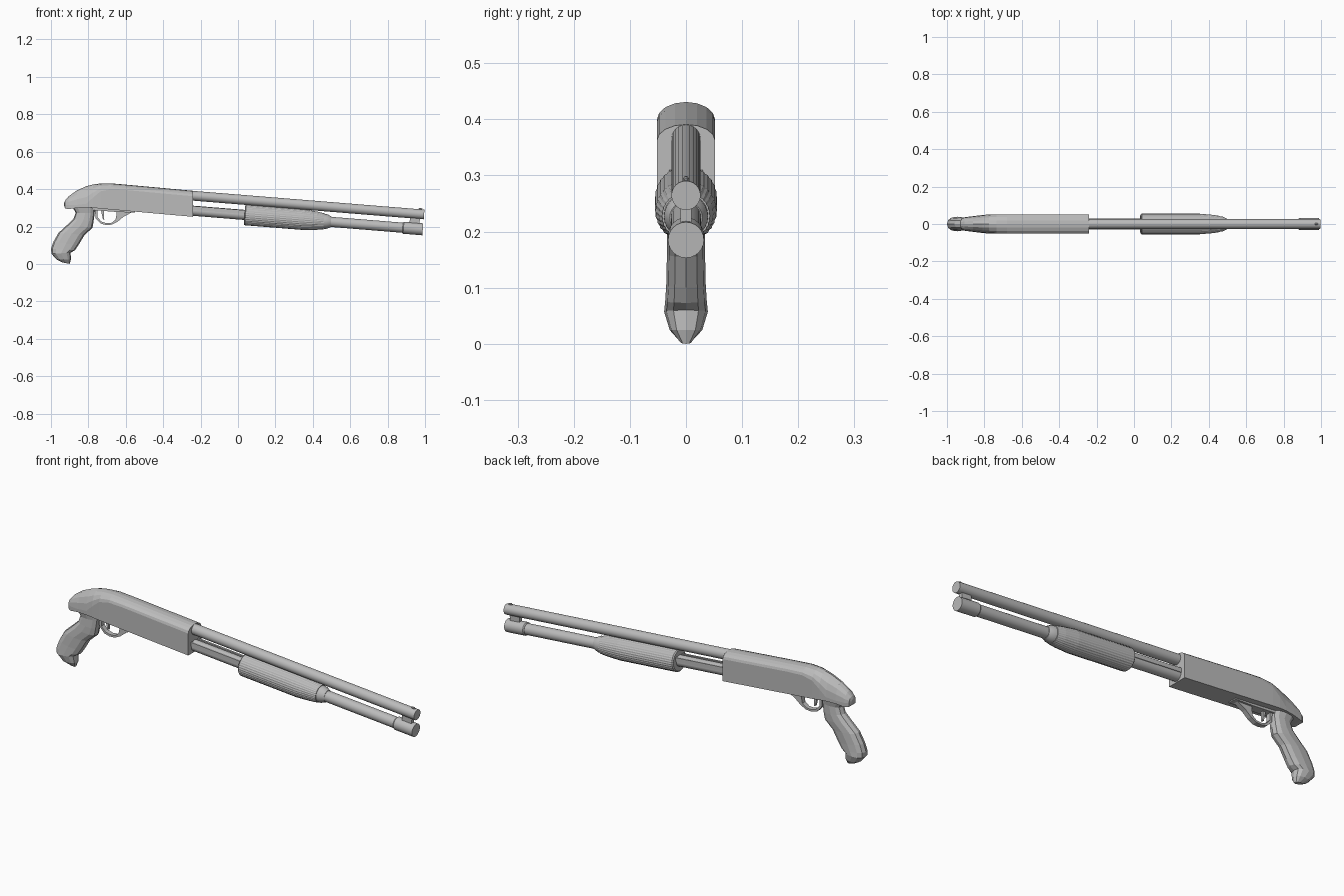
import bpy, bmesh
from math import sin, cos, pi, copysign
from mathutils import Vector

if "Cube" in bpy.data.objects:
    bpy.data.objects.remove(bpy.data.objects["Cube"], do_unlink=True)

grey = bpy.data.materials.new("plain grey")
grey.use_nodes = True
grey.diffuse_color = (0.5, 0.5, 0.5, 1)
grey.node_tree.nodes["Principled BSDF"].inputs["Base Color"].default_value = grey.diffuse_color

SLOPE = -0.081                              # the gun points slightly down
UP = Vector((-SLOPE, 0, 1)).normalized()
SIDE = Vector((0, 1, 0))
BARREL_Z, TUBE_Z = 0.345, 0.265             # axis heights at x = 0


def on_axis(x, z0):
    return Vector((x, 0, z0 + SLOPE * x))


def loft(name, rings, smooth=False):
    """Skin a row of equal rings and cap both ends."""
    bm = bmesh.new()
    rows = [[bm.verts.new(p) for p in ring] for ring in rings]
    n = len(rows[0])
    for a, b in zip(rows, rows[1:]):
        for i in range(n):
            j = (i + 1) % n
            bm.faces.new((a[i], a[j], b[j], b[i]))
    bm.faces.new(rows[0])
    bm.faces.new(rows[-1])
    bmesh.ops.recalc_face_normals(bm, faces=bm.faces)
    mesh = bpy.data.meshes.new(name)
    bm.to_mesh(mesh)
    bm.free()
    mesh.materials.append(grey)
    ob = bpy.data.objects.new(name, mesh)
    bpy.context.collection.objects.link(ob)
    if smooth:
        bpy.ops.object.select_all(action='DESELECT')
        ob.select_set(True)
        bpy.context.view_layer.objects.active = ob
        bpy.ops.object.shade_smooth_by_angle(angle=pi / 6)
    return ob


def turned(name, z0, profile, sides=24, flute=0.0):
    """Turn (x, radius) pairs about a sloping axis, with optional flutes."""
    rings = []
    for x, r in profile:
        ring = []
        for i in range(sides):
            a = 2 * pi * i / sides
            rr = r * (1 - flute * (i % 2))
            ring.append(on_axis(x, z0) + rr * (cos(a) * SIDE + sin(a) * UP))
        rings.append(ring)
    return loft(name, rings, smooth=not flute)


def sloped_box(name, z0, x0, x1, y0, y1, low, high):
    corners = ((y0, low), (y1, low), (y1, high), (y0, high))
    return loft(name, [[on_axis(x, z0) + y * SIDE + h * UP for y, h in corners]
                       for x in (x0, x1)])


# Barrel, bead, magazine tube and cap
turned("barrel", BARREL_Z, [(-0.3, 0.026), (0.995, 0.026)])
turned("front_bead", BARREL_Z + 0.028, [(0.965, 0.002), (0.97, 0.005), (0.98, 0.005), (0.985, 0.002)], 8)
turned("magazine_tube", TUBE_Z, [(-0.3, 0.027), (0.9, 0.027)])
turned("magazine_cap", TUBE_Z, [(0.88, 0.028), (0.885, 0.032), (0.988, 0.032)])
sloped_box("barrel_bracket", TUBE_Z, 0.915, 0.968, -0.01, 0.01, 0.02, 0.065)

# Sliding fore-end with fine flutes and a stepped nose
turned("fore_end", TUBE_Z, [(0.035, 0.05), (0.04, 0.055), (0.35, 0.055), (0.42, 0.049), (0.46, 0.043)],
       sides=64, flute=0.025)
turned("fore_end_nose", TUBE_Z, [(0.45, 0.04), (0.475, 0.039), (0.497, 0.029)])
for side, word in ((1, "left"), (-1, "right")):
    sloped_box(word + "_action_bar", TUBE_Z, -0.28, 0.06, side * 0.02, side * 0.03, 0.004, 0.025)

# Receiver: x, top, crease, bottom, half width
STATIONS = [
    (-0.24, 0.391, 0.362, 0.252, 0.052), (-0.6, 0.424, 0.395, 0.284, 0.052),
    (-0.68, 0.431, 0.399, 0.291, 0.052), (-0.735, 0.43, 0.388, 0.296, 0.052),
    (-0.775, 0.425, 0.355, 0.30, 0.051), (-0.81, 0.416, 0.322, 0.302, 0.048),
    (-0.86, 0.394, 0.316, 0.30, 0.042), (-0.905, 0.362, 0.314, 0.293, 0.036),
    (-0.924, 0.34, 0.316, 0.296, 0.026), (-0.929, 0.328, 0.317, 0.31, 0.012)]
rings = []
for x, top, crease, bottom, w in STATIONS:
    arch = [Vector((x, w * cos(pi * i / 8), crease + (top - crease) * sin(pi * i / 8)))
            for i in range(9)]
    rings.append(arch + [Vector((x, -w, bottom)), Vector((x, w, bottom))])
loft("receiver", rings)

# Grip: back point, front point, half width
GRIP = [
    ((-0.885, 0.305), (-0.765, 0.31), 0.037), ((-0.868, 0.273), (-0.766, 0.273), 0.031),
    ((-0.88, 0.24), (-0.772, 0.228), 0.033), ((-0.912, 0.21), (-0.778, 0.193), 0.034),
    ((-0.96, 0.166), (-0.82, 0.155), 0.034), ((-0.987, 0.118), (-0.853, 0.1), 0.035),
    ((-1.0, 0.08), (-0.872, 0.073), 0.037), ((-0.997, 0.054), (-0.895, 0.06), 0.039),
    ((-0.97, 0.024), (-0.893, 0.025), 0.029), ((-0.94, 0.008), (-0.9, 0.0), 0.01)]
rings = []
for back, front, w in GRIP:
    b, f = Vector((back[0], 0, back[1])), Vector((front[0], 0, front[1]))
    ring = []
    for i in range(12):
        a = 2 * pi * i / 12
        c, s = [copysign(abs(v) ** 0.8, v) for v in (cos(a), sin(a))]
        ring.append((b + f) / 2 + (f - b) / 2 * c + SIDE * w * s)
    rings.append(ring)
loft("grip", rings)

# Trigger guard, trigger and housing plate, as strips of paired side points


def strip(name, pairs, w):
    return loft(name, [[Vector((p[0], y, p[1])) for p, y in
                        ((a, -w), (a, w), (b, w), (b, -w))] for a, b in pairs])


strip("trigger_guard", [
    ((-0.765, 0.3), (-0.752, 0.3)), ((-0.762, 0.245), (-0.75, 0.248)),
    ((-0.735, 0.216), (-0.73, 0.226)), ((-0.705, 0.208), (-0.703, 0.218)),
    ((-0.675, 0.21), (-0.676, 0.22)), ((-0.645, 0.225), (-0.655, 0.236)),
    ((-0.615, 0.25), (-0.65, 0.262)), ((-0.56, 0.28), (-0.65, 0.29))], 0.012)
strip("trigger", [
    ((-0.735, 0.3), (-0.715, 0.3)), ((-0.728, 0.265), (-0.716, 0.265)),
    ((-0.722, 0.238), (-0.715, 0.236))], 0.006)
strip("trigger_housing", [
    ((-0.78, 0.288), (-0.78, 0.305)), ((-0.65, 0.278), (-0.65, 0.3)),
    ((-0.55, 0.274), (-0.55, 0.29))], 0.022)
